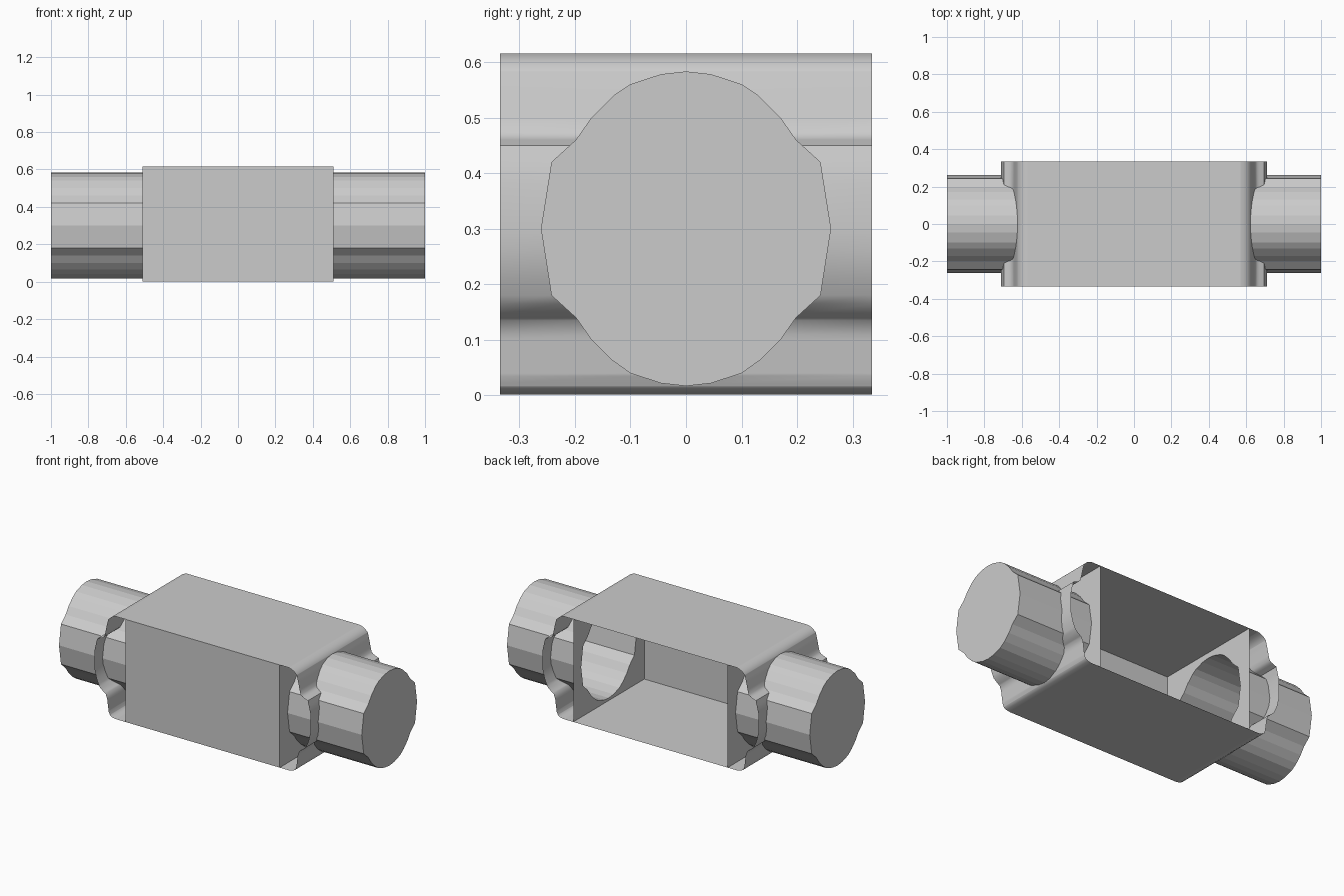
import bpy, bmesh

if "Cube" in bpy.data.objects:
    bpy.data.objects.remove(bpy.data.objects["Cube"])

HALF_Y = 0.335      # half depth of the body
WALL_X = 0.51       # inner walls
TOP, BOT = 0.615, 0.002

grey = bpy.data.materials.new("plain grey")
grey.diffuse_color = (0.6, 0.6, 0.6, 1)
grey.use_nodes = True
grey.node_tree.nodes["Principled BSDF"].inputs["Base Color"].default_value = grey.diffuse_color

# half width of the barrel (z, y) and side profile of the end shell (z, x)
barrel = [(0.017, 0), (0.022, 0.045), (0.04, 0.1), (0.065, 0.135), (0.1, 0.17),
          (0.14, 0.198), (0.18, 0.242), (0.3, 0.261), (0.42, 0.242), (0.46, 0.198),
          (0.5, 0.17), (0.54, 0.13), (0.56, 0.1), (0.578, 0.045), (0.583, 0)]
shell = [(BOT, 0.57), (0.006, 0.595), (0.016, 0.612), (0.035, 0.62), (0.11, 0.63),
         (0.135, 0.64), (0.145, 0.655), (0.165, 0.68), (0.21, 0.70), (0.26, 0.712),
         (0.38, 0.712), (0.42, 0.703), (0.45, 0.695), (0.464, 0.66), (0.475, 0.648),
         (0.50, 0.642), (0.555, 0.63), (0.585, 0.622), (0.603, 0.602), (0.611, 0.585),
         (TOP, 0.57)]
wall = [(BOT, WALL_X), (TOP, WALL_X)]


def lookup(table, z, outside=0):
    for (z0, v0), (z1, v1) in zip(table, table[1:]):
        if z0 <= z <= z1:
            return v0 + (v1 - v0) * (z - z0) / (z1 - z0)
    return outside


def make(name, quads, angle=0.6):
    bm = bmesh.new()
    for q in quads:
        bm.faces.new([bm.verts.new(p) for p in q])
    bmesh.ops.remove_doubles(bm, verts=bm.verts, dist=1e-5)
    bmesh.ops.dissolve_degenerate(bm, edges=bm.edges, dist=1e-5)
    me = bpy.data.meshes.new(name)
    bm.to_mesh(me)
    bm.free()
    me.materials.append(grey)
    ob = bpy.data.objects.new(name, me)
    bpy.context.collection.objects.link(ob)
    if angle:
        me.shade_smooth()
        me.set_sharp_from_angle(angle=angle)
    return ob


def pierced_sheet(profile, s, facing):
    """Sheet following x = profile(z), with the barrel-shaped hole left open."""
    zs = sorted({p[0] for p in profile} | {p[0] for p in barrel})
    quads = []
    for a, b in zip(zs, zs[1:]):
        xa, xb = s * lookup(profile, a), s * lookup(profile, b)
        wa, wb = lookup(barrel, a), lookup(barrel, b)
        for t in (1, -1):
            q = [(xa, t * wa, a), (xa, t * HALF_Y, a), (xb, t * HALF_Y, b), (xb, t * wb, b)]
            quads.append(q if s * t * facing > 0 else q[::-1])
    return quads


# outline of the barrel end, counter-clockwise seen from +x
ring = [(y, z) for z, y in barrel] + [(-y, z) for z, y in barrel[-2:0:-1]]

for s, side in ((1, "right"), (-1, "left")):
    make(side + "_end_shell", pierced_sheet(shell, s, 1), 0.7)
    make(side + "_inner_wall", pierced_sheet(wall, s, -1), 0)
    # barrel: open inside the body, capped at the outer end
    faces = []
    for (y0, z0), (y1, z1) in zip(ring, ring[1:] + ring[:1]):
        q = [(s * WALL_X, y0, z0), (s, y0, z0), (s, y1, z1), (s * WALL_X, y1, z1)]
        faces.append(q[::-1] if s > 0 else q)
    cap = [(s, y, z) for y, z in ring]
    faces.append(cap if s > 0 else cap[::-1])
    make(side + "_barrel", faces, 0)

# flat body panels; the back stays open
X = 0.57
make("top_panel", [[(-X, -HALF_Y, TOP), (X, -HALF_Y, TOP), (X, HALF_Y, TOP), (-X, HALF_Y, TOP)]], 0)
make("bottom_panel", [[(-X, HALF_Y, BOT), (X, HALF_Y, BOT), (X, -HALF_Y, BOT), (-X, -HALF_Y, BOT)]], 0)
make("front_panel", [[(-WALL_X, -HALF_Y, BOT), (WALL_X, -HALF_Y, BOT),
                      (WALL_X, -HALF_Y, TOP), (-WALL_X, -HALF_Y, TOP)]], 0)
